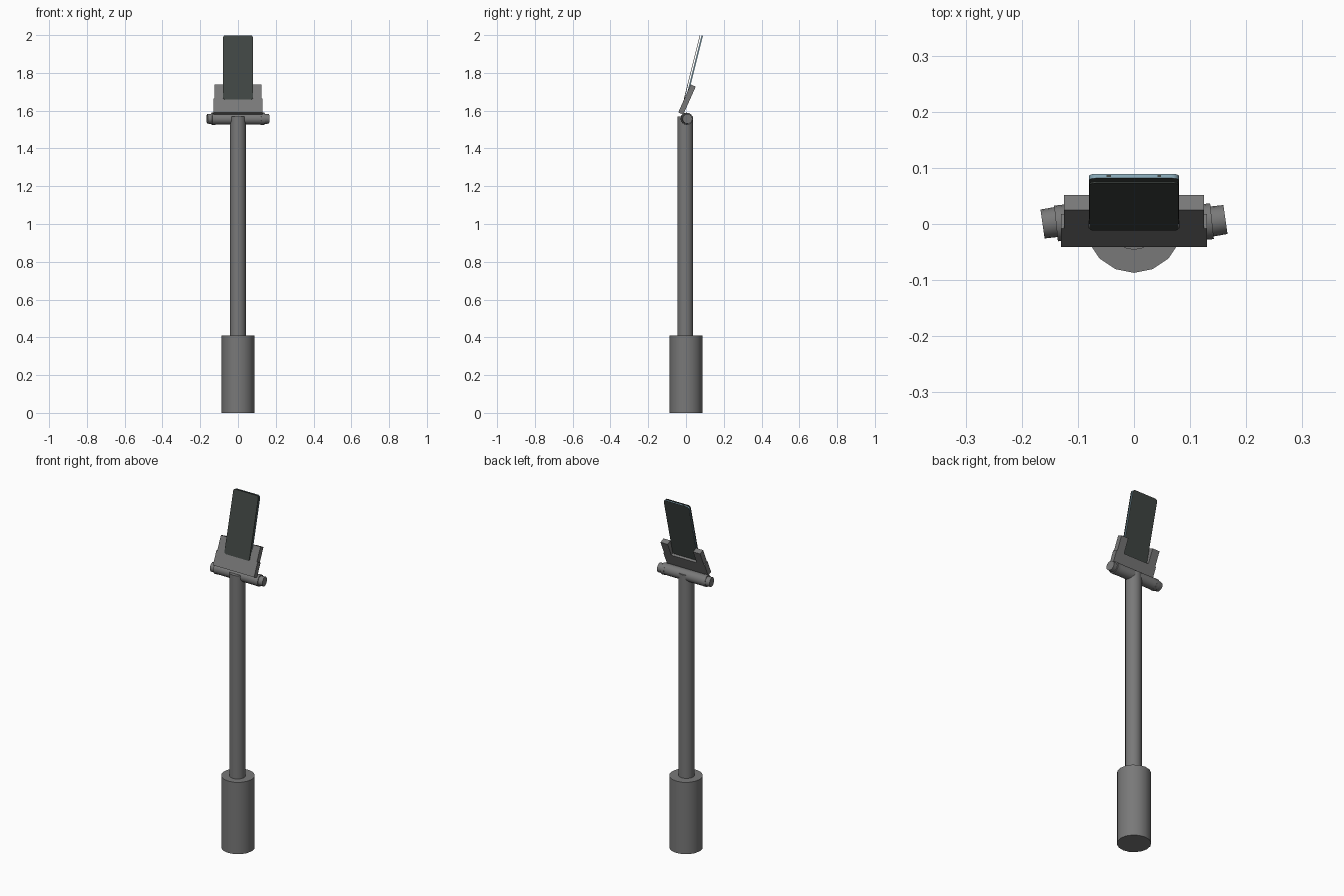
import bpy, bmesh, math
from mathutils import Vector, Matrix

if "Cube" in bpy.data.objects:
    bpy.data.objects.remove(bpy.data.objects["Cube"])


def material(name, colour):
    m = bpy.data.materials.new(name)
    m.diffuse_color = (*colour, 1)
    m.use_nodes = True
    m.node_tree.nodes["Principled BSDF"].inputs["Base Color"].default_value = m.diffuse_color
    return m


GREY = material("dark_grey_plastic", (0.19, 0.19, 0.19))
DARK = material("dark_glass", (0.05, 0.06, 0.055))
BLUE = material("blue_metal", (0.25, 0.40, 0.48))


def smooth(ob):
    bpy.ops.object.select_all(action='DESELECT')
    ob.select_set(True)
    bpy.context.view_layer.objects.active = ob
    bpy.ops.object.shade_smooth_by_angle(angle=math.radians(35))


def rod(name, a, b, r1, r2=None, sides=16):
    """Tapered cylinder running from point a to point b."""
    a, b = Vector(a), Vector(b)
    d = b - a
    bpy.ops.mesh.primitive_cone_add(vertices=sides, radius1=r1, radius2=r2 or r1,
                                    depth=d.length, location=(a + b) / 2,
                                    rotation=d.to_track_quat('Z', 'Y').to_euler())
    ob = bpy.context.object
    ob.name = name
    ob.data.materials.append(GREY)
    smooth(ob)
    return ob


def plate(name, outline, y0, y1, matrix, mat):
    """Extrude an x-z outline from y0 to y1, then place it with matrix."""
    bm = bmesh.new()
    face = bm.faces.new([bm.verts.new((x, y0, z)) for x, z in outline])
    ext = bmesh.ops.extrude_face_region(bm, geom=[face])
    bmesh.ops.translate(bm, vec=(0, y1 - y0, 0),
                        verts=[g for g in ext['geom'] if isinstance(g, bmesh.types.BMVert)])
    bmesh.ops.recalc_face_normals(bm, faces=bm.faces)
    me = bpy.data.meshes.new(name)
    bm.to_mesh(me)
    bm.free()
    ob = bpy.data.objects.new(name, me)
    bpy.context.collection.objects.link(ob)
    ob.matrix_world = matrix
    me.materials.append(mat)
    return ob


def rounded(w, h, r, n=5):
    """Rounded rectangle, bottom edge on z = 0."""
    pts = []
    for i, (cx, cz) in enumerate([(w/2-r, h-r), (r-w/2, h-r), (r-w/2, r), (w/2-r, r)]):
        for k in range(n + 1):
            t = math.pi / 2 * (i + k / n)
            pts.append((cx + r * math.cos(t), cz + r * math.sin(t)))
    return pts


def placed(y, z, lean):
    return Matrix.Translation((0, y, z)) @ Matrix.Rotation(-math.radians(lean), 4, 'X')


# Handle grip and pole
rod("handle_grip", (0, 0, 0), (0, 0, 0.41), 0.087)
rod("pole", (0, -0.004, 0.40), (0, -0.004, 1.57), 0.042)

# Hinge bar with a collar and a slightly skewed knob at each end
rod("hinge_bar", (-0.13, 0.003, 1.557), (0.13, 0.003, 1.557), 0.031)
for side, s in (("left", -1), ("right", 1)):
    rod(f"{side}_collar", (s*0.12, 0.003, 1.557), (s*0.139, 0.003 + s*0.002, 1.557), 0.032)
    rod(f"{side}_knob", (s*0.135, 0.004, 1.557), (s*0.163, 0.004 + s*0.004, 1.557), 0.027, 0.026)

# U-shaped clamp, leaning back
clamp = placed(-0.041, 1.591, 24)
half = [(0.08, 0.08), (0.08, 0.162), (0.125, 0.162), (0.125, 0.08), (0.13, 0.08), (0.13, 0)]
plate("clamp", half + [(-x, z) for x, z in reversed(half)], 0, 0.029, clamp, GREY)

# Phone: front glass and back shell with an open gap between them
phone = placed(-0.012, 1.659, 14)
plate("phone_screen", rounded(0.158, 0.35, 0.012), 0, 0.003, phone, DARK)
shell = plate("phone_shell", rounded(0.16, 0.351, 0.014), 0.009, 0.017, phone, BLUE)
shell.data.materials.append(DARK)
for f in shell.data.polygons:
    if abs(f.normal.y) > 0.5:
        f.material_index = 1
smooth(shell)

# Headphone socket and microphone slot on the top edge
for name, x, w in (("headphone_socket", 0.045, 0.007), ("top_slot", -0.045, 0.008)):
    plate(name, [(x-w/2, 0.348), (x+w/2, 0.348), (x+w/2, 0.3515), (x-w/2, 0.3515)],
          0.011, 0.015, phone, DARK)
